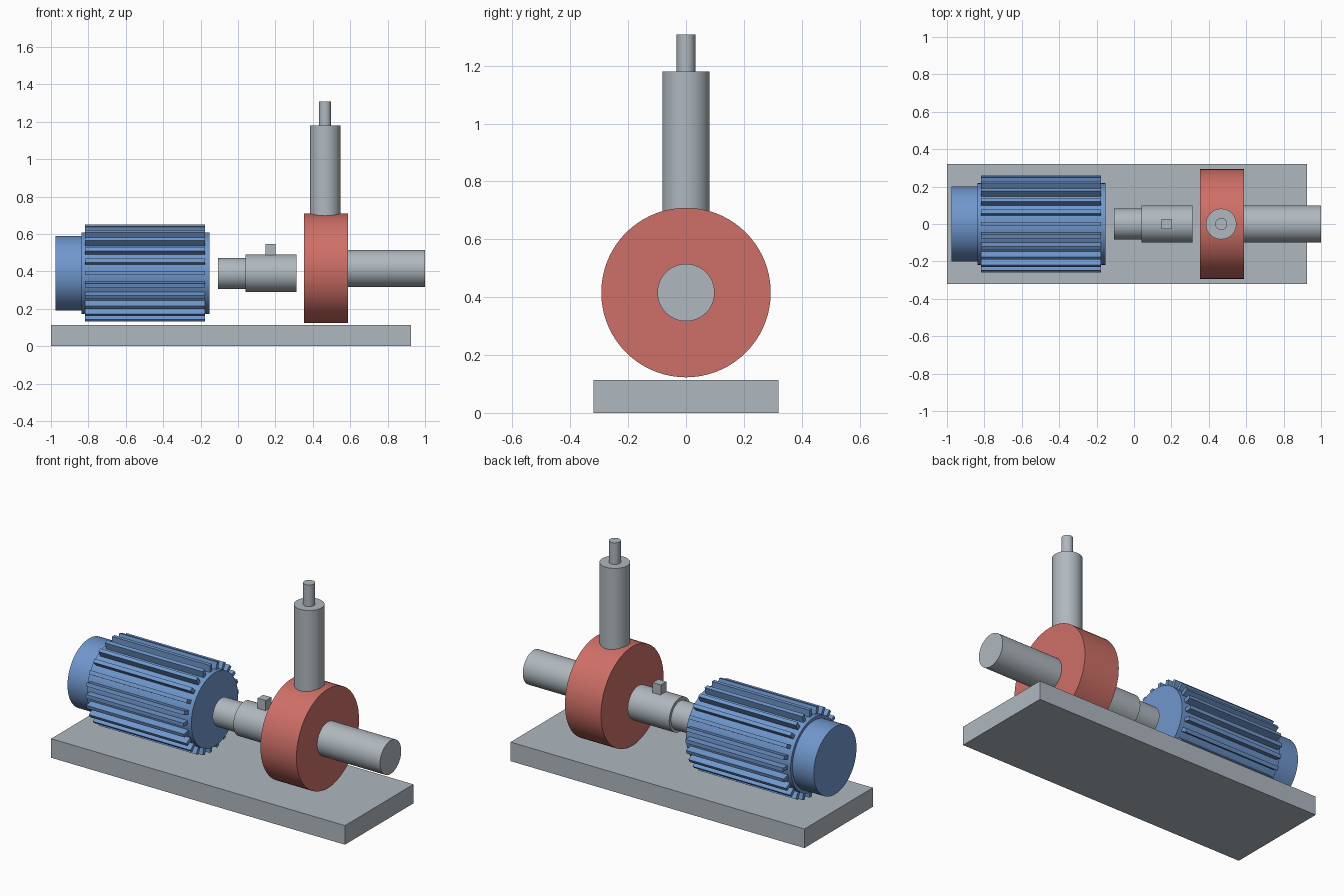
import bpy
import bmesh
import math
from mathutils import Matrix, Vector

default = bpy.data.objects.get("Cube")
if default:
    bpy.data.objects.remove(default, do_unlink=True)


def make_material(name, rgb):
    mat = bpy.data.materials.new(name)
    mat.use_nodes = True
    color = (*rgb, 1.0)
    mat.diffuse_color = color
    mat.node_tree.nodes["Principled BSDF"].inputs["Base Color"].default_value = color
    return mat


GRAY = make_material("steel gray", (0.43, 0.48, 0.52))
BLUE = make_material("motor blue", (0.16, 0.31, 0.61))
RED = make_material("pump red", (0.62, 0.16, 0.135))

MOTOR_Z = 0.39
PUMP_Z = 0.416


def finish(bm, name, mat, smooth=False):
    mesh = bpy.data.meshes.new(name)
    bm.to_mesh(mesh)
    bm.free()
    mesh.materials.append(mat)
    obj = bpy.data.objects.new(name, mesh)
    bpy.context.collection.objects.link(obj)
    if smooth:
        bpy.ops.object.select_all(action="DESELECT")
        obj.select_set(True)
        bpy.context.view_layer.objects.active = obj
        bpy.ops.object.shade_smooth_by_angle(angle=math.radians(30))
    return obj


def add_box(bm, low, high, turn=Matrix()):
    low, high = Vector(low), Vector(high)
    place = Matrix.Translation((low + high) / 2) @ Matrix.Diagonal((*(high - low), 1))
    bmesh.ops.create_cube(bm, size=1, matrix=turn @ place)


def box(name, low, high, mat):
    bm = bmesh.new()
    add_box(bm, low, high)
    return finish(bm, name, mat)


def cylinder(name, start, end, radius, mat):
    start, end = Vector(start), Vector(end)
    axis = end - start
    turn = axis.to_track_quat("Z", "Y").to_matrix().to_4x4()
    bm = bmesh.new()
    bmesh.ops.create_cone(bm, cap_ends=True, segments=72, radius1=radius, radius2=radius,
                          depth=axis.length,
                          matrix=Matrix.Translation((start + end) / 2) @ turn)
    return finish(bm, name, mat, smooth=True)


def lying(name, x0, x1, z, radius, mat):
    return cylinder(name, (x0, 0, z), (x1, 0, z), radius, mat)


# Base plate
box("base_plate", (-1, -0.32, 0), (0.925, 0.32, 0.113), GRAY)

# Motor with rear cover
lying("motor_rear_cover", -0.977, -0.83, MOTOR_Z, 0.2, BLUE)
lying("motor_body", -0.838, -0.153, MOTOR_Z, 0.218, BLUE)

# Cooling fins around the motor
FINS = 24
bm = bmesh.new()
for i in range(FINS):
    turn = Matrix.Translation((0, 0, MOTOR_Z)) @ Matrix.Rotation(math.tau * i / FINS, 4, "X")
    add_box(bm, (-0.817, -0.011, 0.2), (-0.177, 0.011, 0.259), turn)
finish(bm, "cooling_fins", BLUE)

# Shaft, coupling and its key
lying("motor_shaft", -0.108, 0.05, MOTOR_Z - 0.002, 0.083, GRAY)
lying("coupling", 0.04, 0.312, MOTOR_Z, 0.1, GRAY)
box("coupling_key", (0.147, -0.026, 0.47), (0.2, 0.026, 0.547), GRAY)

# Pump casing, inlet and outlet
lying("pump_casing", 0.352, 0.588, PUMP_Z, 0.293, RED)
lying("inlet_pipe", 0.58, 1.0, PUMP_Z, 0.099, GRAY)
cylinder("outlet_pipe", (0.466, 0, 0.6), (0.466, 0, 1.18), 0.082, GRAY)
cylinder("outlet_tip", (0.466, 0, 1.17), (0.466, 0, 1.308), 0.032, GRAY)
